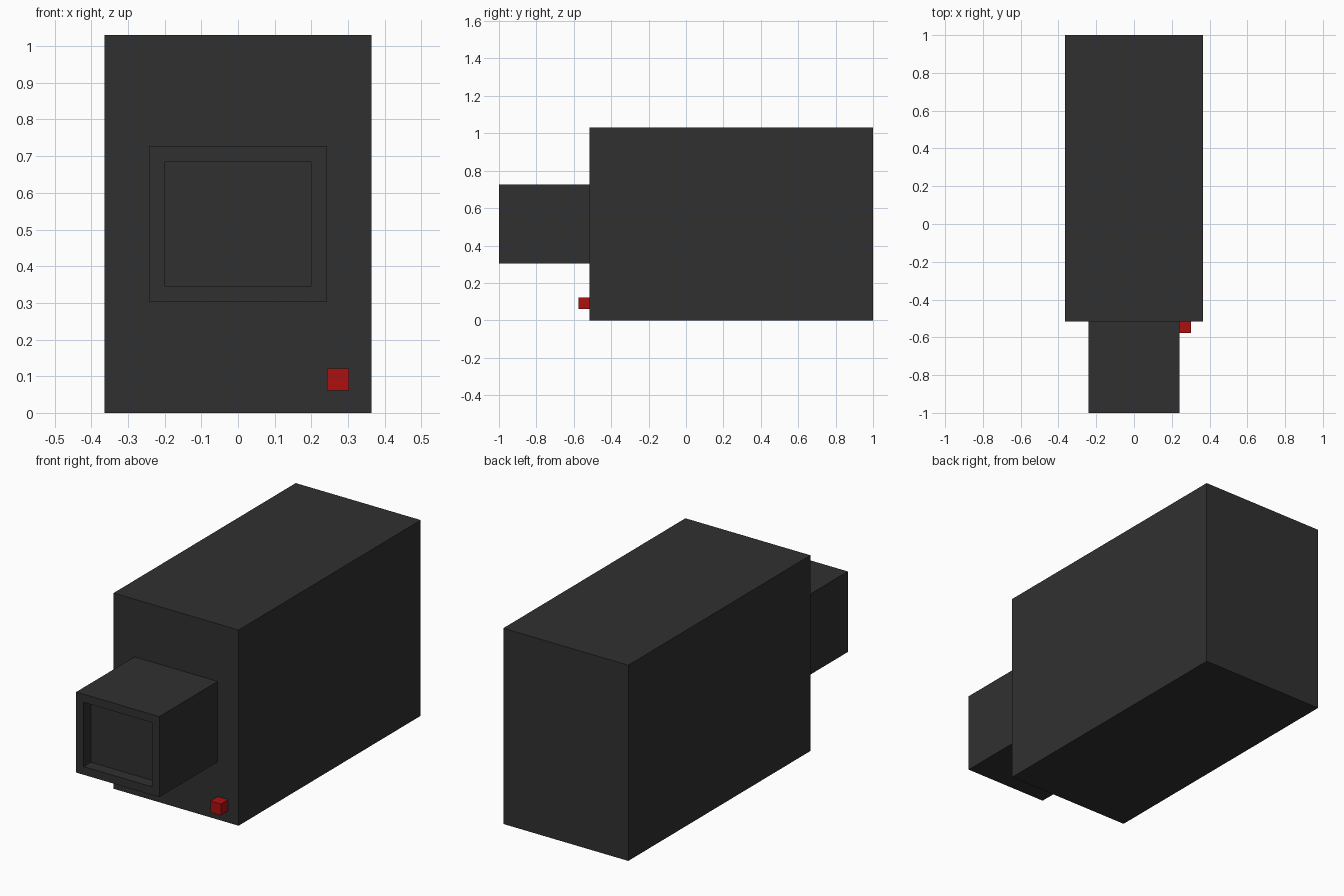
import bpy
import bmesh
from mathutils import Vector

cube = bpy.data.objects.get("Cube")
if cube:
    bpy.data.objects.remove(cube, do_unlink=True)


def make_material(name, rgb):
    mat = bpy.data.materials.new(name)
    mat.use_nodes = True
    mat.diffuse_color = (*rgb, 1)
    bsdf = next(n for n in mat.node_tree.nodes if n.type == 'BSDF_PRINCIPLED')
    bsdf.inputs["Base Color"].default_value = (*rgb, 1)
    return mat


charcoal = make_material("charcoal", (0.030, 0.030, 0.030))
red = make_material("red", (0.42, 0.005, 0.005))


def make_box(name, low, high, mat, rim=0, depth=0):
    """Box between two corners, optionally with a recess in its front face."""
    low, high = Vector(low), Vector(high)
    bm = bmesh.new()
    bmesh.ops.create_cube(bm, size=1)
    for v in bm.verts:
        v.co = (low + high) / 2 + v.co * (high - low)
    if rim:
        bm.normal_update()
        front = min(bm.faces, key=lambda f: f.normal.y)
        # Border around the opening, then walls pushed inwards
        bmesh.ops.inset_region(bm, faces=[front], thickness=rim)
        floor = bmesh.ops.extrude_discrete_faces(bm, faces=[front])["faces"][0]
        bmesh.ops.translate(bm, verts=floor.verts, vec=(0, depth, 0))
    bmesh.ops.recalc_face_normals(bm, faces=bm.faces)
    mesh = bpy.data.meshes.new(name)
    bm.to_mesh(mesh)
    bm.free()
    mesh.materials.append(mat)
    obj = bpy.data.objects.new(name, mesh)
    bpy.context.collection.objects.link(obj)
    return obj


# Main housing
make_box("body", (-0.364, -0.515, 0), (0.364, 1, 1.03), charcoal)
# Square lens barrel with a shallow recessed opening
make_box("lens_barrel", (-0.242, -1, 0.303), (0.242, -0.515, 0.727), charcoal,
         rim=0.0606, depth=0.0606)
# Small button at the lower front corner
make_box("red_button", (0.242, -0.576, 0.061), (0.303, -0.515, 0.121), red)
